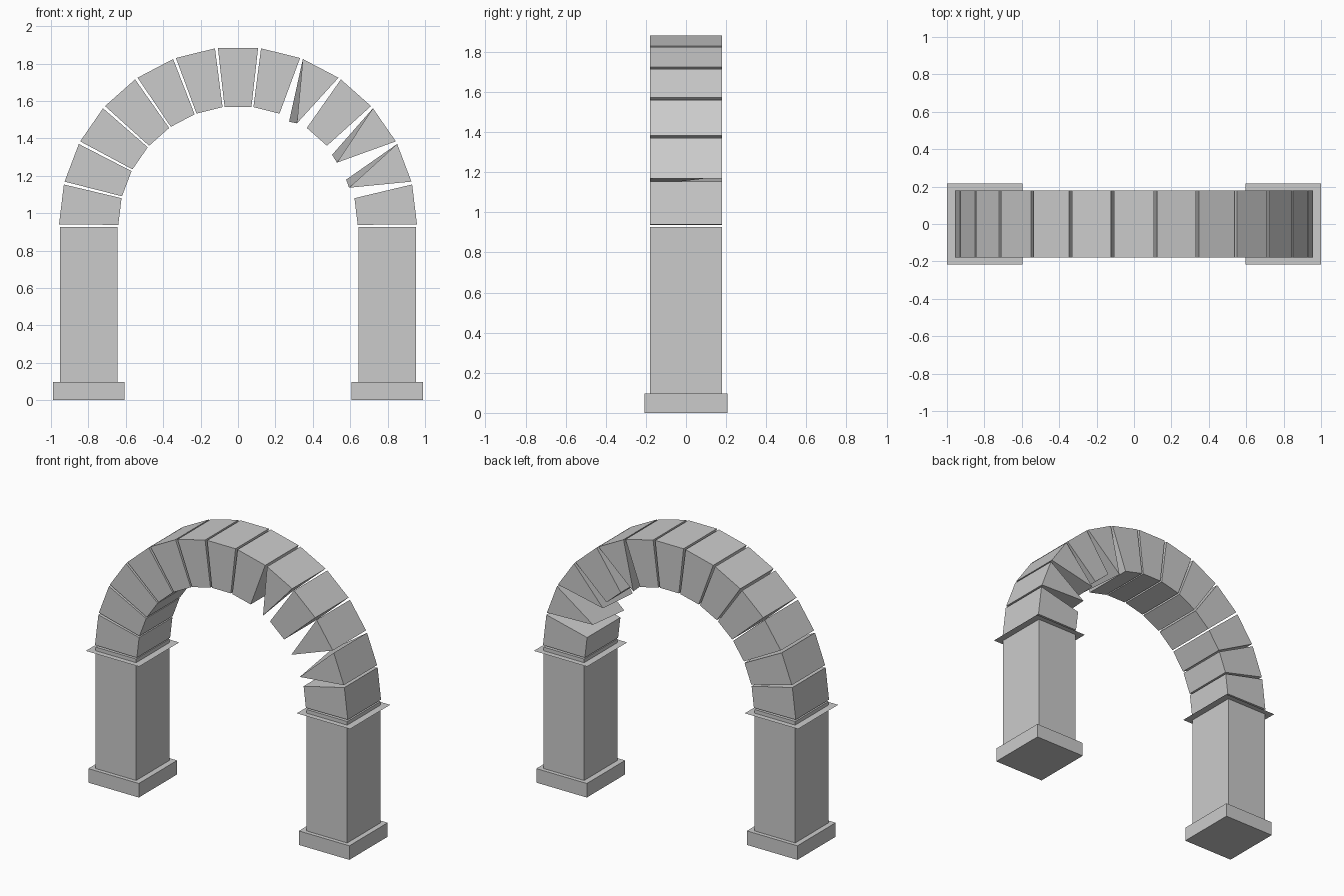
import bpy, bmesh
from math import cos, sin, pi, radians

if "Cube" in bpy.data.objects:
    bpy.data.objects.remove(bpy.data.objects["Cube"])

DEPTH = 0.18            # half depth of pillars and stones
CENTRE_Z = 0.932        # springing height of the arch
R_OUT, R_IN = 0.957, 0.640
STONES = 13
HALF = radians(6.45)    # half angle of one stone, leaving thin joints


def finish(name, bm):
    bmesh.ops.recalc_face_normals(bm, faces=bm.faces)
    mesh = bpy.data.meshes.new(name)
    bm.to_mesh(mesh)
    bm.free()
    obj = bpy.data.objects.new(name, mesh)
    bpy.context.collection.objects.link(obj)
    return obj


def box(name, x0, x1, y, z0, z1):
    bm = bmesh.new()
    bmesh.ops.create_cube(bm, size=1)
    for v in bm.verts:
        v.co = (x1 if v.co.x > 0 else x0, y if v.co.y > 0 else -y, z1 if v.co.z > 0 else z0)
    return finish(name, bm)


def sheet(name, x0, x1, y, z):
    bm = bmesh.new()
    bm.faces.new([bm.verts.new(p) for p in ((x0, -y, z), (x1, -y, z), (x1, y, z), (x0, y, z))])
    return finish(name, bm)


def polar(r, a):
    return r * cos(a), CENTRE_Z + r * sin(a)


def stone(name, front, back):
    bm = bmesh.new()
    f = [bm.verts.new((x, -DEPTH, z)) for x, z in front]
    b = [bm.verts.new((x, DEPTH, z)) for x, z in back]
    bm.faces.new(f)
    bm.faces.new(b[::-1])
    n = len(f)
    for i in range(n):
        j = (i + 1) % n
        bm.faces.new((f[i], b[i], b[j], f[j]))
    return finish(name, bm)


# pillars with plinths and thin cap plates
for side, s in (("left", -1), ("right", 1)):
    def span(a, b):
        return sorted((s * a, s * b))
    box(side + "_plinth", *span(0.606, 0.988), 0.207, 0, 0.096)
    box(side + "_pillar", *span(0.645, 0.953), DEPTH, 0.096, 0.927)
    sheet(side + "_cap_plate", *span(0.597, 1.0), 0.217, 0.902)

# inner tips of the three broken stones: (front x, z), (back x, z)
broken = {
    8: ((0.315, 1.480), (0.273, 1.489)),
    10: ((0.529, 1.270), (0.503, 1.312)),
    11: ((0.594, 1.136), (0.578, 1.179)),
}

# arch stones, left to right
for i in range(STONES):
    mid = pi - (i + 0.5) * pi / STONES
    outer = [polar(R_OUT, mid + HALF), polar(R_OUT, mid - HALF)]
    inner = [polar(R_IN, mid - HALF), polar(R_IN, mid + HALF)]
    if i in broken:
        tip_front, tip_back = broken[i]
        stone(f"broken_stone_{i}", outer + [tip_front], outer + [tip_back])
    else:
        name = "keystone" if i == STONES // 2 else f"arch_stone_{i}"
        stone(name, outer + inner, outer + inner)
